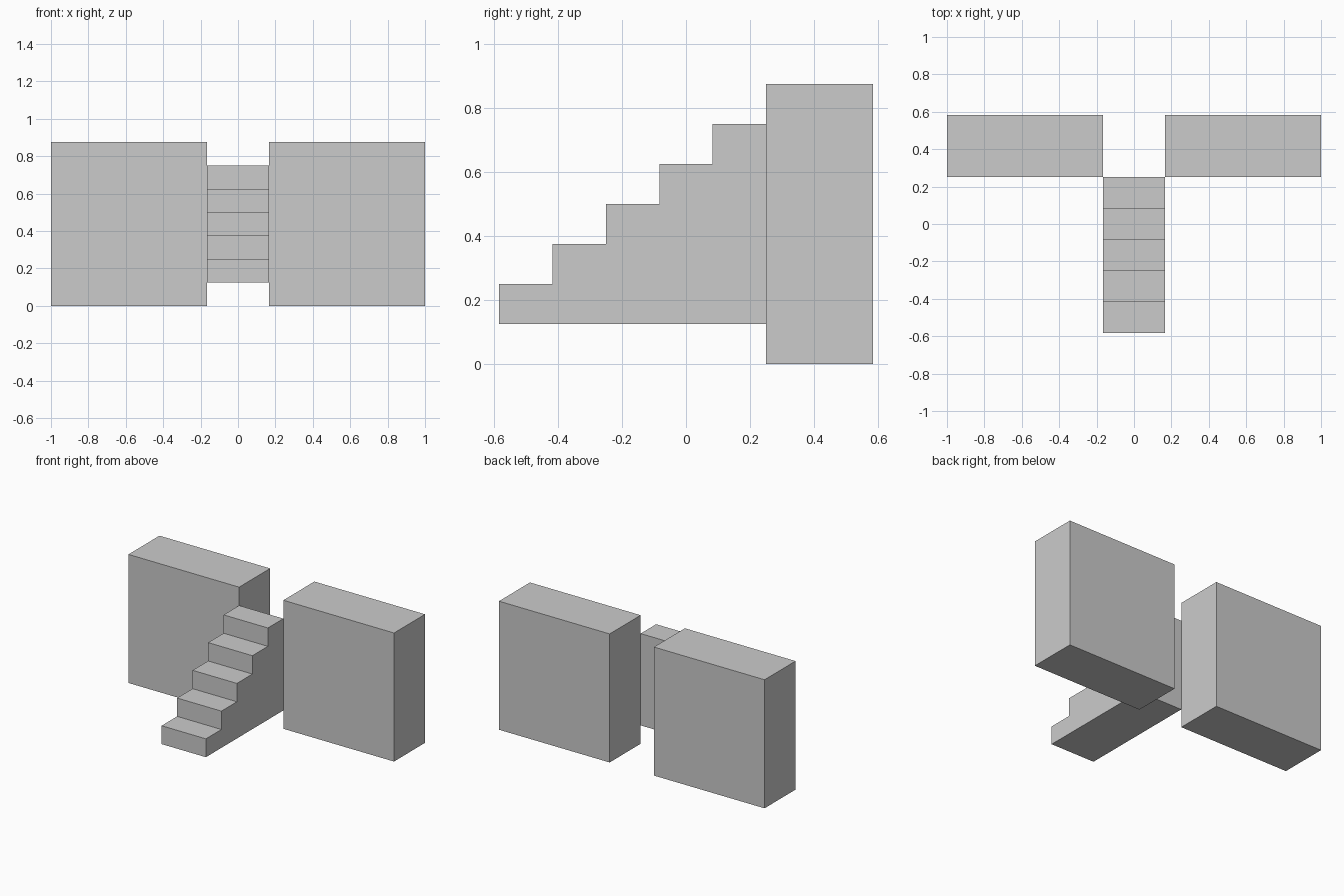
import bpy, bmesh

if "Cube" in bpy.data.objects:
    bpy.data.objects.remove(bpy.data.objects["Cube"])

STEPS = 5
HALF_W = 1 / 6          # half width of the stairs and of the gap
RUN, RISE = 1 / 6, 0.125
FRONT, BASE = -7 / 12, 0.125
WALL_FRONT, WALL_BACK, WALL_TOP = 0.25, 7 / 12, 0.875


def extrude_profile(name, profile, x0, x1):
    """Solid made by sweeping a (y, z) outline along x."""
    bm = bmesh.new()
    face = bm.faces.new([bm.verts.new((x0, y, z)) for y, z in profile])
    result = bmesh.ops.extrude_face_region(bm, geom=[face], use_keep_orig=True)
    moved = [g for g in result["geom"] if isinstance(g, bmesh.types.BMVert)]
    bmesh.ops.translate(bm, verts=moved, vec=(x1 - x0, 0, 0))
    bmesh.ops.recalc_face_normals(bm, faces=bm.faces)
    mesh = bpy.data.meshes.new(name)
    bm.to_mesh(mesh)
    bm.free()
    obj = bpy.data.objects.new(name, mesh)
    bpy.context.collection.objects.link(obj)
    return obj


# Wall blocks on either side of the gap
wall = [(WALL_FRONT, 0), (WALL_BACK, 0), (WALL_BACK, WALL_TOP), (WALL_FRONT, WALL_TOP)]
extrude_profile("left_wall", wall, -1, -HALF_W)
extrude_profile("right_wall", wall, HALF_W, 1)

# Solid staircase climbing to the gap, with a flat underside
stairs = [(FRONT, BASE)]
for i in range(STEPS):
    z = BASE + (i + 1) * RISE
    stairs += [(FRONT + i * RUN, z), (FRONT + (i + 1) * RUN, z)]
stairs.append((FRONT + STEPS * RUN, BASE))
extrude_profile("staircase", stairs, -HALF_W, HALF_W)
